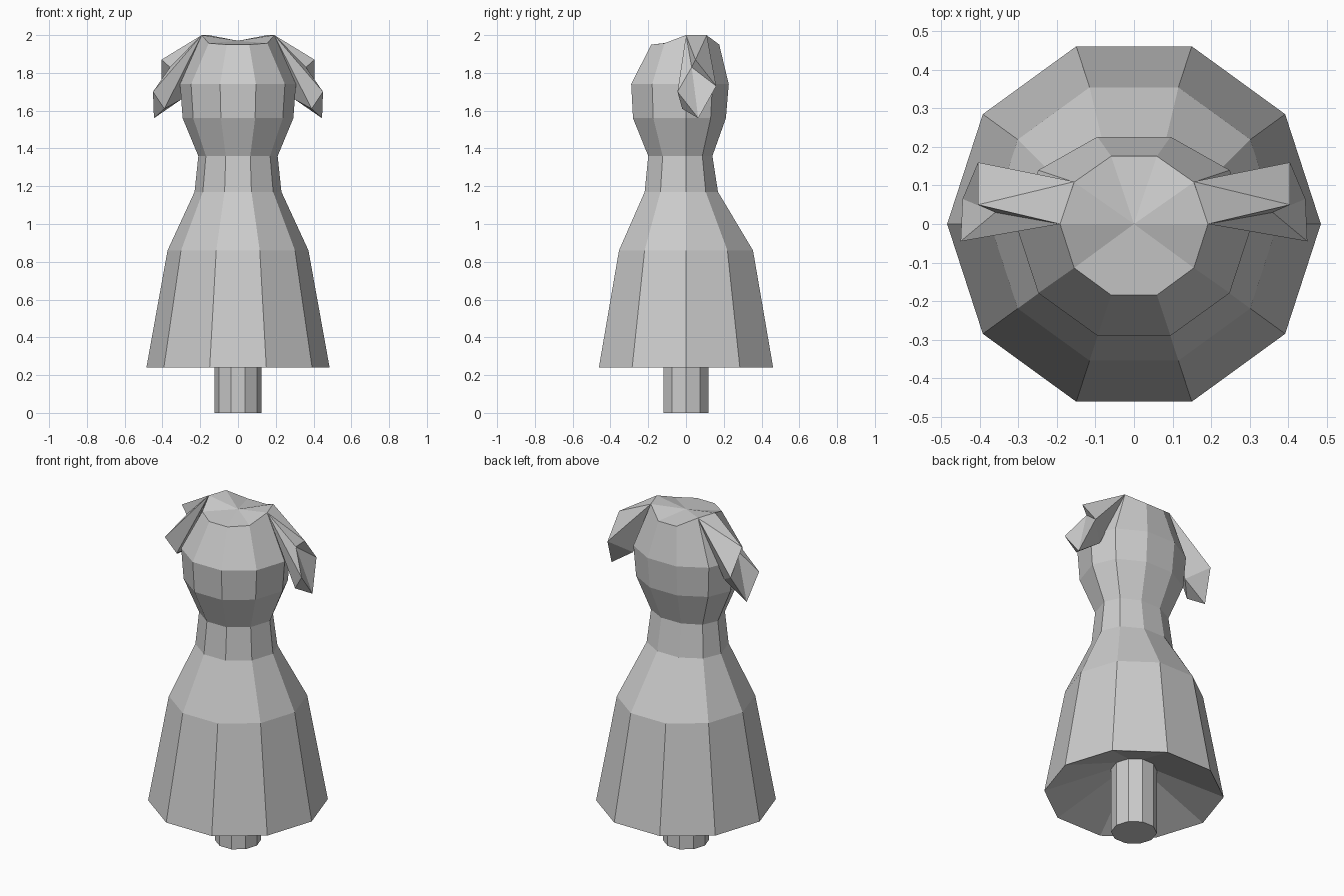
import bpy, bmesh
from math import sin, cos, tau

if "Cube" in bpy.data.objects:
    bpy.data.objects.remove(bpy.data.objects["Cube"])

N = 10


def ring(bm, a, front, back, z):
    """Ten-sided ring: half width a, separate front and back depth; z may vary per corner."""
    out = []
    for i in range(N):
        t = tau * i / N
        b = back if sin(t) > 0 else front
        out.append(bm.verts.new((a * cos(t), b * sin(t), z[i] if isinstance(z, list) else z)))
    return out


def bridge(bm, lo, hi):
    for i in range(N):
        j = (i + 1) % N
        bm.faces.new((lo[i], lo[j], hi[j], hi[i]))


def finish(bm, name):
    bmesh.ops.recalc_face_normals(bm, faces=bm.faces[:])
    me = bpy.data.meshes.new(name)
    bm.to_mesh(me)
    bm.free()
    ob = bpy.data.objects.new(name, me)
    bpy.context.collection.objects.link(ob)
    return ob


# Dress: hollow underside cone, skirt, waist, chest and dipped neckline
bm = bmesh.new()
neck_z = [2.0, 2.0, 1.95, 1.95, 2.0, 2.0, 1.957, 1.95, 1.95, 1.957]
profile = [
    (0.124, 0.124, 0.124, 0.39),
    (0.485, 0.485, 0.485, 0.24),
    (0.373, 0.373, 0.373, 0.86),
    (0.23, 0.23, 0.178, 1.17),
    (0.21, 0.21, 0.147, 1.36),
    (0.293, 0.295, 0.222, 1.56),
    (0.307, 0.305, 0.238, 1.74),
    (0.192, 0.194, 0.185, neck_z),
]
rings = [ring(bm, *p) for p in profile]
for lo, hi in zip(rings, rings[1:]):
    bridge(bm, lo, hi)
centre = bm.verts.new((0, 0, 1.97))
for i in range(N):
    bm.faces.new((rings[-1][i], rings[-1][(i + 1) % N], centre))
finish(bm, "dress")

# Stand post
bm = bmesh.new()
foot = ring(bm, 0.124, 0.124, 0.124, 0.0)
bridge(bm, foot, ring(bm, 0.124, 0.124, 0.124, 0.39))
bm.faces.new(foot[::-1])
finish(bm, "stand_post")

# Folded sleeves, one per side
pts = {
    "S": (0.192, 0.0, 2.0), "P": (0.155, 0.11, 2.0),
    "U": (0.405, 0.05, 1.87), "D": (0.405, 0.16, 1.73),
    "K": (0.36, 0.03, 1.83), "A": (0.45, -0.045, 1.70),
    "B": (0.445, 0.065, 1.56), "C": (0.39, -0.02, 1.61),
    "F": (0.30, 0.07, 1.66),
}
faces = "SUP PUD SKU UKD SAK KAB KBD SCA ACB SFC CFB FDB PDF SPF".split()
for side, name in ((1, "sleeve_right"), (-1, "sleeve_left")):
    bm = bmesh.new()
    v = {k: bm.verts.new((side * x, y, z)) for k, (x, y, z) in pts.items()}
    for f in faces:
        bm.faces.new([v[k] for k in f])
    finish(bm, name)
